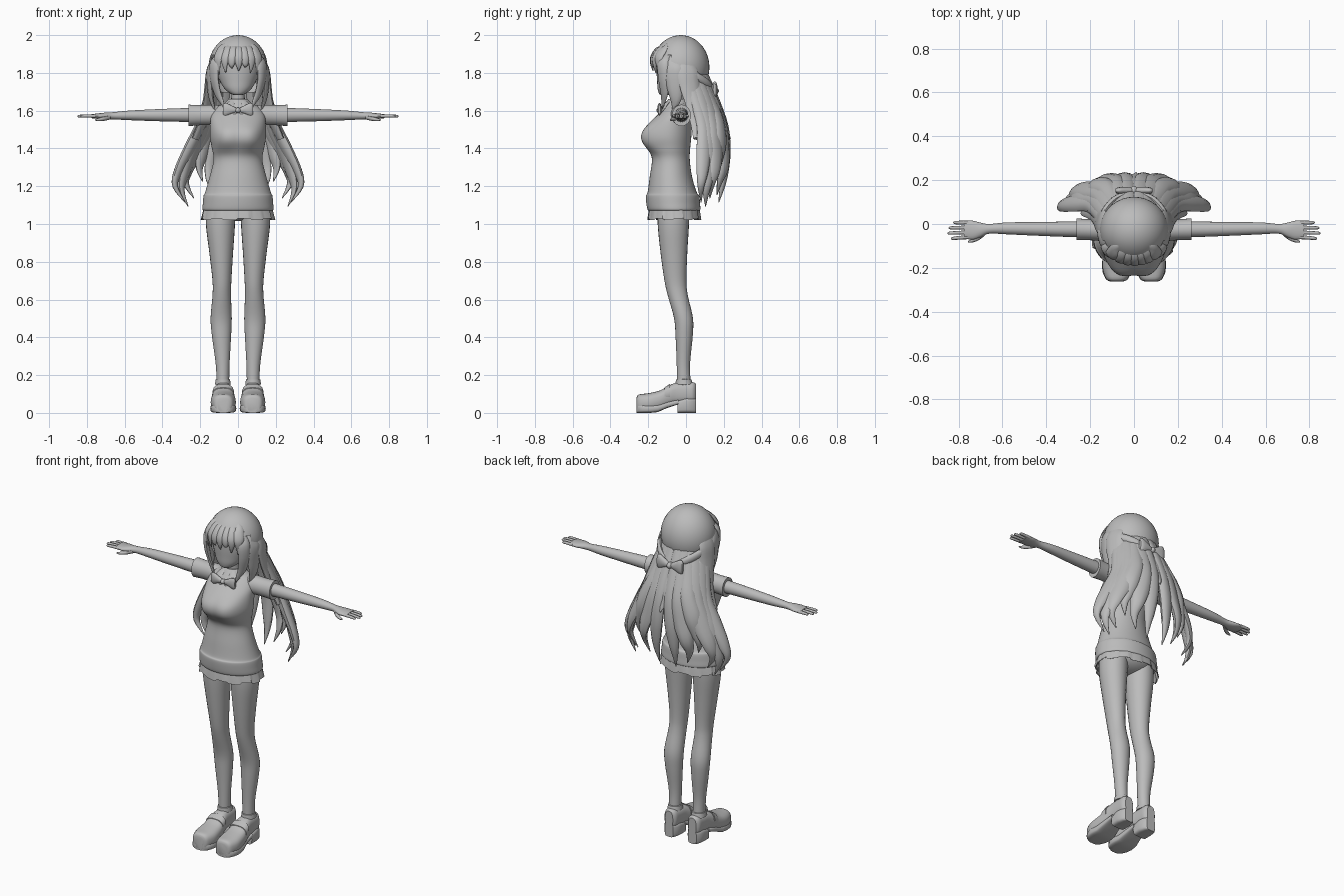
import bpy, bmesh, math
from mathutils import Vector as V

grey = bpy.data.materials.new("plain grey")
grey.diffuse_color = (0.5, 0.5, 0.5, 1)


def finish(name, bm, mirror=False, angle=50):
    bmesh.ops.recalc_face_normals(bm, faces=bm.faces)
    me = bpy.data.meshes.new(name)
    bm.to_mesh(me)
    bm.free()
    me.materials.append(grey)
    ob = bpy.data.objects.new(name, me)
    bpy.context.collection.objects.link(ob)
    if mirror:
        ob.modifiers.new("mirror", 'MIRROR')
    bpy.ops.object.select_all(action='DESELECT')
    ob.select_set(True)
    bpy.context.view_layer.objects.active = ob
    bpy.ops.object.shade_smooth_by_angle(angle=math.radians(angle))
    return ob


def smooth_rows(rows, k):
    """Catmull-Rom interpolation of number rows."""
    out = []
    for i in range(len(rows) - 1):
        a, b, c, d = (rows[max(0, min(len(rows) - 1, i + j))] for j in (-1, 0, 1, 2))
        for s in range(k):
            t = s / k
            out.append([0.5 * (2*q + (r-p)*t + (2*p-5*q+4*r-w)*t*t + (3*q-p-3*r+w)*t**3)
                        for p, q, r, w in zip(a, b, c, d)])
    return out + [list(rows[-1])]


def ring(c, u, v, n=20, p=1.0):
    """Superellipse ring around c with half axes u and v; p < 1 is boxier."""
    pts = []
    for i in range(n):
        a = 2 * math.pi * i / n
        f = lambda q: math.copysign(abs(q) ** p, q)
        pts.append(V(c) + V(u) * f(math.cos(a)) + V(v) * f(math.sin(a)))
    return pts


def loft(name, rings, mirror=False, caps=True, angle=50):
    bm = bmesh.new()
    vs = [[bm.verts.new(p) for p in r] for r in rings]
    n = len(vs[0])
    for a, b in zip(vs, vs[1:]):
        for i in range(n):
            bm.faces.new((a[i], a[(i+1) % n], b[(i+1) % n], b[i]))
    if caps:
        bm.faces.new(vs[0])
        bm.faces.new(vs[-1])
    return finish(name, bm, mirror, angle)


def upright(name, rows, k=4, n=28, mirror=False, caps=True, shape=None):
    """Rows are z, cx, cy, rx, ry."""
    rings = [ring((x, y, z), (rx, 0, 0), (0, ry, 0), n) for z, x, y, rx, ry in smooth_rows(rows, k)]
    if shape:
        rings = [[shape(p) for p in r] for r in rings]
    return loft(name, rings, mirror, caps)


def limb(name, rows, k=4, n=16, p=1.0, mirror=True):
    """Sideways loft; rows are x, cy, cz, ry, rz."""
    return loft(name, [ring((x, y, z), (0, ry, 0), (0, 0, rz), n, p)
                       for x, y, z, ry, rz in smooth_rows(rows, k)], mirror)


def strand(name, rows, mirror=False, k=4):
    """Flat tapering lock; rows are x, y, z, half width, half thickness."""
    rs = smooth_rows(rows, k)
    rings = []
    for i, r in enumerate(rs):
        tan = (V(rs[min(i+1, len(rs)-1)][:3]) - V(rs[max(i-1, 0)][:3])).normalized()
        out = V((r[0], r[1] + 0.03, 0))
        side = tan.cross(out).normalized()
        rings.append(ring(r[:3], side * max(r[3], .002), side.cross(tan) * max(r[4], .002), 10))
    return loft(name, rings, mirror)


def ball(name, c, r, mirror=False, keep=None):
    bm = bmesh.new()
    bmesh.ops.create_uvsphere(bm, u_segments=36, v_segments=24, radius=1)
    for v in bm.verts:
        v.co = V(c) + V([a * b for a, b in zip(v.co, r)])
    if keep:
        bad = [f for f in bm.faces if not keep(f.calc_center_median())]
        bmesh.ops.delete(bm, geom=bad, context='FACES')
    return finish(name, bm, mirror)


# Sweater with a broad rounded bust and a folded hem
def bust(p):
    front = max(0, min(1, (-.085 - p.y) / .06))
    g = math.exp(-(max(0, abs(p.x) - .045) / .085) ** 4 - (abs(p.z - 1.456) / .068) ** 3)
    p.y -= front * g * (.026 + .012 * min(1, abs(p.x) / .06))
    return p


upright("sweater", [(1.07, 0, -.063, .178, .132), (1.078, 0, -.064, .188, .14), (1.11, 0, -.068, .186, .142),
                    (1.15, 0, -.071, .182, .141), (1.168, 0, -.073, .174, .13), (1.25, 0, -.08, .15, .112),
                    (1.34, 0, -.08, .129, .1), (1.4, 0, -.085, .138, .107), (1.46, 0, -.09, .148, .118),
                    (1.53, 0, -.08, .147, .112), (1.58, 0, -.058, .14, .09), (1.62, 0, -.042, .11, .068),
                    (1.645, 0, -.04, .05, .045)], n=56, k=5, shape=bust)


# Pleated skirt with a stepped hem
def pleats(z, rx, ry, hem):
    pts = []
    for i in range(96):
        a = 2 * math.pi * i / 96
        s = (i % 6) / 5
        m = 1 + (0.04 * s - .02) * hem
        pts.append(V((rx * m * math.cos(a), -.062 + ry * m * math.sin(a), z + hem * (.01 if i % 12 < 6 else 0))))
    return pts


loft("skirt", [pleats(1.11, .174, .126, .1), pleats(1.075, .182, .134, .4), pleats(1.02, .195, .141, 1),
               pleats(1.023, .189, .135, 1), pleats(1.09, .172, .122, .4)], caps=False, angle=35)
ball("hips", (0, -.062, 1.10), (.155, .105, .085))

# Legs
upright("leg", [(1.12, .09, -.065, .075, .085), (1.0, .093, -.067, .077, .083), (.85, .089, -.064, .063, .071),
                (.7, .085, -.056, .05, .058), (.62, .086, -.043, .049, .053), (.5, .089, -.013, .056, .05),
                (.4, .087, -.01, .05, .045), (.25, .081, -.014, .036, .035), (.12, .08, -.01, .033, .038)],
        n=24, mirror=True)
upright("sock_cuff", [(.15, .08, -.01, .042, .046), (.176, .08, -.012, .038, .041), (.18, .08, -.012, .03, .03)],
        k=1, mirror=True)


# Platform shoes: rows are y, bottom z, top z, half width
def shoe_part(name, rows, p):
    loft(name, [ring((.078, y, (lo + hi) / 2), (w, 0, 0), (0, 0, (hi - lo) / 2), 24, p) for y, lo, hi, w in rows],
         True, angle=40)


shoe_part("shoe_upper", smooth_rows([(-.262, .005, .08, .03), (-.25, .002, .097, .05), (-.2, .004, .104, .066),
                                     (-.14, .015, .118, .063), (-.09, .035, .145, .054), (-.05, .045, .16, .046),
                                     (.0, .05, .162, .043), (.035, .05, .163, .04), (.052, .055, .155, .026)], 4), .75)
shoe_part("shoe_sole", [(-.262, 0, .045, .03), (-.252, 0, .045, .05), (-.225, 0, .045, .064), (-.19, 0, .045, .069),
                        (-.15, .004, .045, .065), (-.1, .026, .06, .055), (-.04, .045, .07, .05)], .5)
shoe_part("shoe_heel", [(-.045, 0, .065, .046), (0, 0, .08, .048), (.035, 0, .08, .042), (.052, 0, .08, .028)], .45)
shoe_part("shoe_strap", [(-.115, .05, .134, .059), (-.085, .06, .153, .056)], .75)

# Sleeves, arms and hands
limb("sleeve", [(.07, -.03, 1.574, .06, .05), (.13, -.028, 1.577, .052, .054), (.2, -.026, 1.576, .048, .053),
                (.262, -.024, 1.575, .05, .057)], n=24)
limb("arm", [(.22, -.024, 1.577, .036, .038), (.3, -.024, 1.577, .035, .036), (.45, -.022, 1.576, .031, .031),
             (.58, -.02, 1.575, .027, .025), (.66, -.022, 1.573, .022, .019), (.7, -.027, 1.572, .033, .018),
             (.735, -.028, 1.571, .043, .015), (.775, -.026, 1.571, .04, .011)], n=20)
for i, (y, end) in enumerate([(-.06, .835), (-.038, .85), (-.016, .845), (.006, .825)]):
    limb("finger_%d" % (i + 1), [(.755, y, 1.571, .009, .009), (.8, y * 1.05, 1.572, .0085, .0085),
                                 (end - .008, y * 1.1, 1.571, .007, .007), (end, y * 1.1, 1.57, .002, .002)], n=8, k=2)
limb("thumb", [(.675, -.036, 1.566, .012, .012), (.705, -.06, 1.558, .012, .011), (.735, -.075, 1.553, .009, .009),
               (.757, -.081, 1.551, .003, .003)], n=8, k=3)

# Neck and face
upright("neck", [(1.61, 0, -.04, .045, .042), (1.66, 0, -.045, .036, .036), (1.76, 0, -.05, .036, .036)], n=16)
upright("face", [(1.682, 0, -.112, .01, .01), (1.688, 0, -.105, .036, .036), (1.715, 0, -.088, .07, .062),
                 (1.755, 0, -.065, .095, .088), (1.81, 0, -.052, .115, .104), (1.88, 0, -.045, .12, .11),
                 (1.95, 0, -.04, .085, .085)])

# Hair cap, bangs and side locks
ball("hair_cap", (0, -.028, 1.83), (.156, .152, .17),
     keep=lambda c: c.z > 1.89 or c.y > -.075 and c.z > 1.7)
for i, (x, tip, w) in enumerate([(-.104, 1.79, .03), (-.068, 1.80, .025), (-.033, 1.825, .025), (.004, 1.81, .025),
                                 (.038, 1.83, .024), (.07, 1.80, .025), (.104, 1.79, .03)]):
    y = -.03 - .148 * math.sqrt(1 - (x / .16) ** 2)
    strand("bang_%d" % (i + 1), [(x * .5, -.1, 1.945, .022, .01), (x * .82, y * .84, 1.925, w, .012),
                                 (x, y, 1.885, w, .011), (x * 1.03, y - .002, 1.845, w * .65, .009),
                                 (x * .95, y + .004, tip, .002, .002)])
strand("side_lock_front", [(.08, -.085, 1.91, .02, .01), (.122, -.122, 1.86, .034, .015), (.126, -.12, 1.78, .034, .016),
                           (.11, -.115, 1.7, .026, .012), (.085, -.12, 1.645, .013, .008), (.07, -.125, 1.61, .002, .002)], True)
strand("side_lock_middle", [(.115, -.04, 1.89, .03, .008), (.145, -.068, 1.83, .052, .014), (.148, -.06, 1.74, .045, .015),
                            (.14, -.055, 1.66, .03, .012), (.122, -.07, 1.6, .002, .002)], True)
strand("side_lock_rear", [(.12, .01, 1.88, .03, .008), (.148, .01, 1.81, .055, .014), (.155, .02, 1.73, .055, .017),
                          (.162, .04, 1.65, .05, .018), (.182, .06, 1.55, .045, .018), (.225, .07, 1.45, .035, .015)], True)

# Long back hair: overlapping locks fanned around the back, parted in the middle
for i, (deg, drop, w, flare) in enumerate([(11, 1.0, .042, .97), (26, .93, .05, 1.04), (41, .8, .048, .95),
                                           (55, .96, .052, 1.03), (68, 1.04, .05, .98), (80, 1.0, .042, 1.03)]):
    s, c = math.sin(math.radians(deg)), math.cos(math.radians(deg))
    z = lambda h: 1.66 - (1.66 - h) * drop
    strand("back_lock_%d" % (i + 1),
           [(.11 * s, -.03 + .11 * c, 1.85, w * .6, .012), (.14 * s, -.027 + .14 * c, 1.77, w * .8, .016),
            (.163 * s, .03 + .125 * c, 1.66, w * .9, .022), (.2 * s, .07 + .13 * c, z(1.52), w, .026),
            (.265 * s, .07 + .142 * c, z(1.39), w * 1.05, .026),
            (.312 * s * flare, .06 + .15 * c * flare, z(1.28), w * .8, .022),
            (.328 * s * flare, .055 + .14 * c, z(1.2), w * .45, .014), (.285 * s, .06 + .115 * c, z(1.115), .002, .002)], True)
strand("hair_crown_back", [(0, .075, 1.84, .05, .01), (0, .115, 1.76, .07, .014), (0, .14, 1.68, .08, .02),
                           (0, .18, 1.58, .06, .022), (0, .205, 1.51, .03, .016), (.01, .236, 1.45, .002, .002)])
strand("hair_braid", [(.13, -.02, 1.80, .016, .01), (.14, .045, 1.785, .022, .014), (.09, .112, 1.745, .022, .014),
                      (.02, .14, 1.71, .016, .012)], True)


# Ribbon bows
def bow(name, y, z, w, h, t, tail):
    limb(name + "_loop", [(.004, y, z, t * .7, h * .3), (w * .35, y, z + h * .1, t, h * .55),
                          (w * .8, y, z + h * .15, t, h), (w, y, z + h * .15, t * .5, h * .8)], k=3, n=14)
    ball(name + "_knot", (0, y, z), (w * .2, t * 1.4, h * .42))
    strand(name + "_tail", [(.008, y, z, .007, .005), (w * .35, y, z - tail * .5, .014, .005),
                            (w * .5, y + .004, z - tail, .013, .004)], True, 3)


bow("back_bow", .152, 1.705, .085, .044, .016, .08)
bow("neck_bow", -.14, 1.602, .08, .034, .012, .06)

# Shirt collar
upright("collar", [(1.605, 0, -.058, .1, .08), (1.63, 0, -.052, .078, .066), (1.662, 0, -.045, .05, .048),
                   (1.655, 0, -.045, .042, .04)], k=2, caps=False)
strand("collar_flap", [(.03, -.09, 1.65, .016, .006), (.05, -.12, 1.618, .026, .006), (.055, -.138, 1.585, .004, .003)], True)
